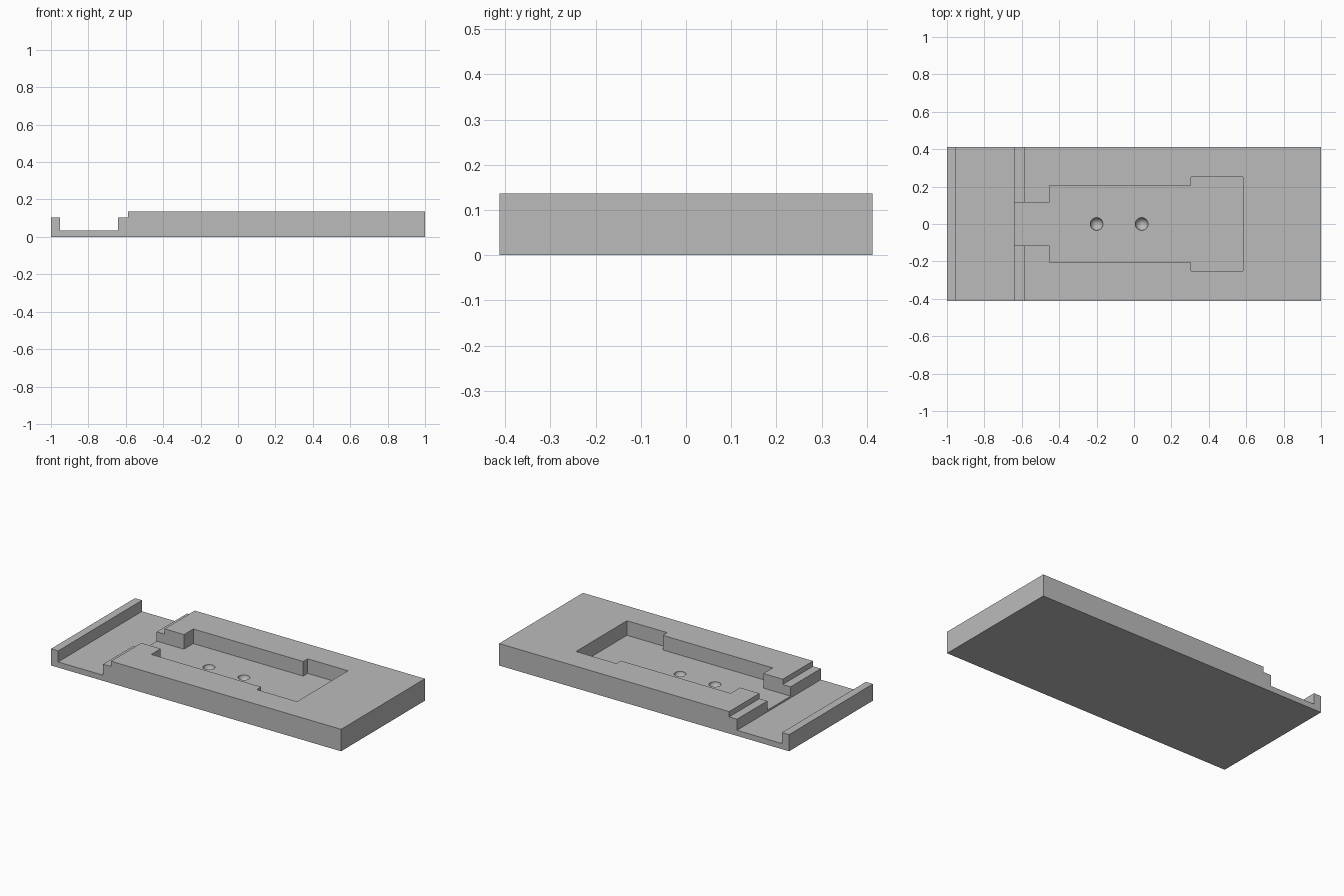
import bpy
import bmesh

if "Cube" in bpy.data.objects:
    bpy.data.objects.remove(bpy.data.objects["Cube"], do_unlink=True)

HALF_WIDTH = 0.413
POCKET_FLOOR = 0.046

grey = bpy.data.materials.new("Plain grey")
grey.use_nodes = True
colour = (0.5, 0.5, 0.5, 1)
grey.diffuse_color = colour
grey.node_tree.nodes["Principled BSDF"].inputs["Base Color"].default_value = colour


def finish(name, bm):
    bmesh.ops.recalc_face_normals(bm, faces=bm.faces)
    mesh = bpy.data.meshes.new(name)
    bm.to_mesh(mesh)
    bm.free()
    mesh.materials.append(grey)
    obj = bpy.data.objects.new(name, mesh)
    bpy.context.collection.objects.link(obj)
    return obj


def prism(name, points, offset):
    """Extrude a closed outline along an offset vector."""
    bm = bmesh.new()
    face = bm.faces.new([bm.verts.new(p) for p in points])
    out = bmesh.ops.extrude_face_region(bm, geom=[face])
    verts = [v for v in out["geom"] if isinstance(v, bmesh.types.BMVert)]
    bmesh.ops.translate(bm, verts=verts, vec=offset)
    return finish(name, bm)


def cut(target, cutter):
    mod = target.modifiers.new(cutter.name, "BOOLEAN")
    mod.operation = "DIFFERENCE"
    mod.solver = "EXACT"
    mod.object = cutter
    bpy.context.view_layer.objects.active = target
    bpy.ops.object.modifier_apply(modifier=mod.name)
    bpy.data.objects.remove(cutter, do_unlink=True)


# Stepped block: end lip, low tray, shoulder and main slab
side = [(-1, 0), (1, 0), (1, 0.137), (-0.587, 0.137), (-0.587, 0.104),
        (-0.641, 0.104), (-0.641, 0.035), (-0.951, 0.035), (-0.951, 0.104), (-1, 0.104)]
base = prism("base_block", [(x, -HALF_WIDTH, z) for x, z in side], (0, 2 * HALF_WIDTH, 0))

# Stepped pocket, open towards the tray
half = [(-0.8, 0.115), (-0.453, 0.115), (-0.453, 0.207),
        (0.305, 0.207), (0.305, 0.251), (0.583, 0.251)]
outline = half + [(x, -y) for x, y in reversed(half)]
cut(base, prism("pocket_cutter", [(x, y, POCKET_FLOOR) for x, y in outline], (0, 0, 0.3)))

# Two round dimples in the pocket floor
for x in (-0.2, 0.041):
    bm = bmesh.new()
    bmesh.ops.create_uvsphere(bm, u_segments=32, v_segments=16, radius=0.034)
    bmesh.ops.translate(bm, verts=bm.verts, vec=(x, 0, POCKET_FLOOR))
    cut(base, finish("dimple_cutter", bm))

# Smooth dimples, crisp block edges
bpy.ops.object.select_all(action="DESELECT")
base.select_set(True)
bpy.context.view_layer.objects.active = base
bpy.ops.object.shade_smooth_by_angle(angle=0.5)
